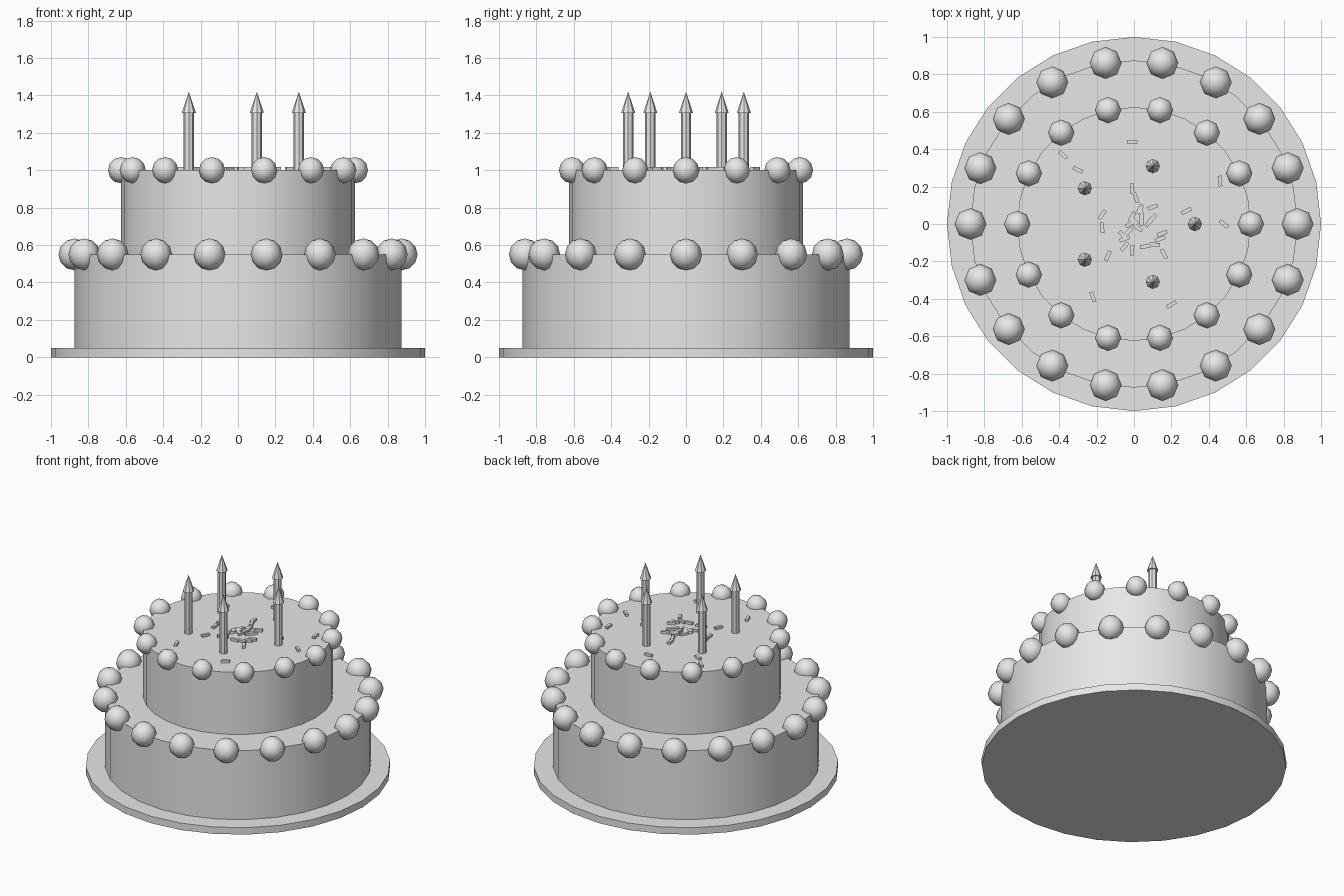
import bpy, math

if "Cube" in bpy.data.objects:
    bpy.data.objects.remove(bpy.data.objects["Cube"])

grey = bpy.data.materials.new("plain grey")
grey.diffuse_color = (0.8, 0.8, 0.8, 1)
grey.use_nodes = True
grey.node_tree.nodes["Principled BSDF"].inputs["Base Color"].default_value = grey.diffuse_color


def finish(name, smooth=True):
    ob = bpy.context.object
    ob.name = name
    ob.data.materials.append(grey)
    if smooth:
        bpy.ops.object.shade_smooth_by_angle(angle=math.radians(30))
    return ob


def drum(name, r, z0, z1, sides, x=0, y=0, top=None):
    """Upright cylinder, or a cone when a top radius is given."""
    top = r if top is None else top
    bpy.ops.mesh.primitive_cone_add(vertices=sides, radius1=r, radius2=top, depth=z1 - z0,
                                    location=(x, y, (z0 + z1) / 2))
    return finish(name)


def ring(count, r):
    for i in range(count):
        a = math.tau * i / count
        yield r * math.cos(a), r * math.sin(a)


# Plate and the two tiers
drum("plate", 1.0, 0, 0.05, 28)
drum("lower_tier", 0.875, 0.05, 0.55, 28)
drum("upper_tier", 0.625, 0.55, 1.0, 28)

# Icing balls around each tier's rim
for name, count, r, z, size in (("lower_icing_ball", 18, 0.875, 0.55, 0.085),
                                ("upper_icing_ball", 14, 0.625, 1.0, 0.07)):
    for x, y in ring(count, r):
        bpy.ops.mesh.primitive_uv_sphere_add(segments=8, ring_count=6, radius=size,
                                             location=(x, y, z))
        finish(name, False)
        bpy.ops.object.shade_smooth()

# Candles with pointed flames
for x, y in ring(5, 0.325):
    drum("candle", 0.028, 1.0, 1.305, 8, x, y)
    drum("flame", 0.038, 1.305, 1.42, 8, x, y, top=0)

# Sprinkles: x, y in hundredths, turn in degrees
sprinkles = [
    (-1, 44, 0), (-38, 37, -40), (-30, 29, -25), (46, 23, 95), (28, 7, 25), (48, 0, -40),
    (20, -43, 30), (-22, -39, -70), (-14, -17, 65), (16, -16, -60), (10, 9, 20), (-1, 19, 95),
    (1, 14, 110), (-17, 5, 55), (-17, -2, 95), (15, -5, 20), (14, -8, 20), (11, -11, -5),
    (6, -12, 5), (-1, -14, 85), (10, 3, 50), (4, 2, 90), (3, 8, 60), (-5, -12, 50),
    (-6, -6, -50), (-5, -8, 20), (-3, -4, 45), (-2, 0, 30), (-1, 4, 60), (2, -2, -35),
    (8, 1, 55), (4, 6, 100), (0, 2, -50),
]
for x, y, turn in sprinkles:
    bpy.ops.mesh.primitive_cube_add(size=1, location=(x / 100, y / 100, 1.008),
                                    rotation=(0, 0, math.radians(turn)))
    bpy.context.object.scale = (0.056, 0.02, 0.018)
    finish("sprinkle", False)
